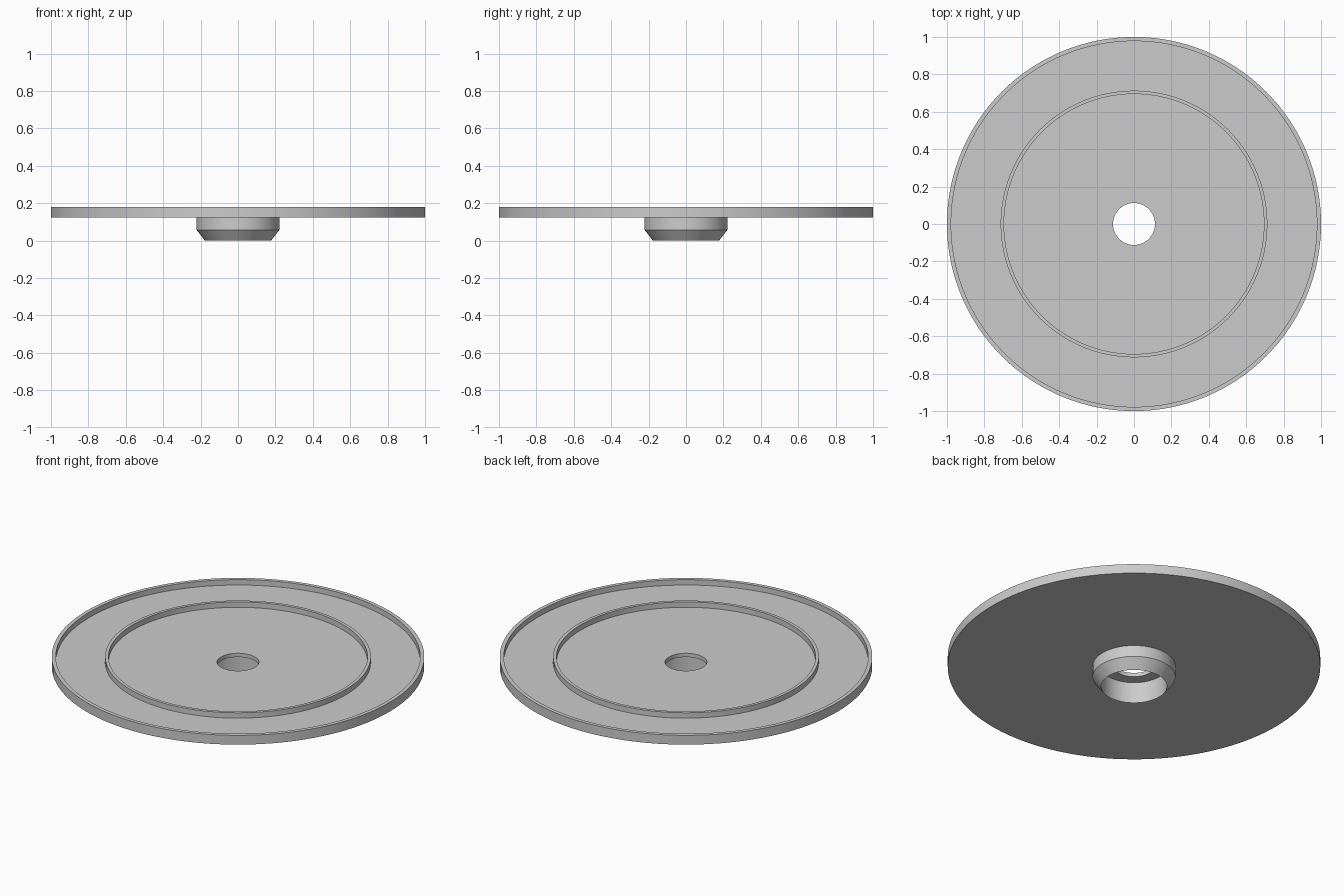
import bpy, bmesh, math
from mathutils import Vector

cube = bpy.data.objects.get("Cube")
if cube:
    bpy.data.objects.remove(cube)

SEGMENTS = 128
HOLE, BORE, HUB, RADIUS = 0.112, 0.177, 0.222, 1.0
RING_IN, RING_OUT, RIM_IN = 0.695, 0.713, 0.978
CHAMFER_Z, UNDER_Z, FLOOR_Z, TOP_Z = 0.058, 0.125, 0.148, 0.18

grey = bpy.data.materials.new("plain grey")
grey.use_nodes = True
colour = (0.6, 0.6, 0.6, 1)
grey.diffuse_color = colour
grey.node_tree.nodes["Principled BSDF"].inputs["Base Color"].default_value = colour


def lathe(name, profile):
    """Turn a closed (radius, height) outline around the z axis."""
    bm = bmesh.new()
    verts = [bm.verts.new((r, 0, z)) for r, z in profile]
    edges = [bm.edges.new((v, verts[i - 1])) for i, v in enumerate(verts)]
    bmesh.ops.spin(bm, geom=verts + edges, cent=Vector(), axis=(0, 0, 1),
                   angle=math.tau, steps=SEGMENTS, use_merge=True)
    bmesh.ops.remove_doubles(bm, verts=bm.verts, dist=1e-5)
    bmesh.ops.recalc_face_normals(bm, faces=bm.faces)
    mesh = bpy.data.meshes.new(name)
    bm.to_mesh(mesh)
    bm.free()
    mesh.materials.append(grey)
    obj = bpy.data.objects.new(name, mesh)
    bpy.context.collection.objects.link(obj)
    bpy.ops.object.select_all(action="DESELECT")
    obj.select_set(True)
    bpy.context.view_layer.objects.active = obj
    bpy.ops.object.shade_smooth_by_angle(angle=math.radians(30))
    return obj


# One turned piece: stepped bore, chamfered hub, plate, outer rim, inner ring
lathe("flanged_disc", [
    (HOLE, FLOOR_Z), (HOLE, UNDER_Z),
    (BORE, UNDER_Z), (BORE, 0),
    (HUB, CHAMFER_Z), (HUB, UNDER_Z),
    (RADIUS, UNDER_Z), (RADIUS, TOP_Z),
    (RIM_IN, TOP_Z), (RIM_IN, FLOOR_Z),
    (RING_OUT, FLOOR_Z), (RING_OUT, TOP_Z),
    (RING_IN, TOP_Z), (RING_IN, FLOOR_Z),
])
